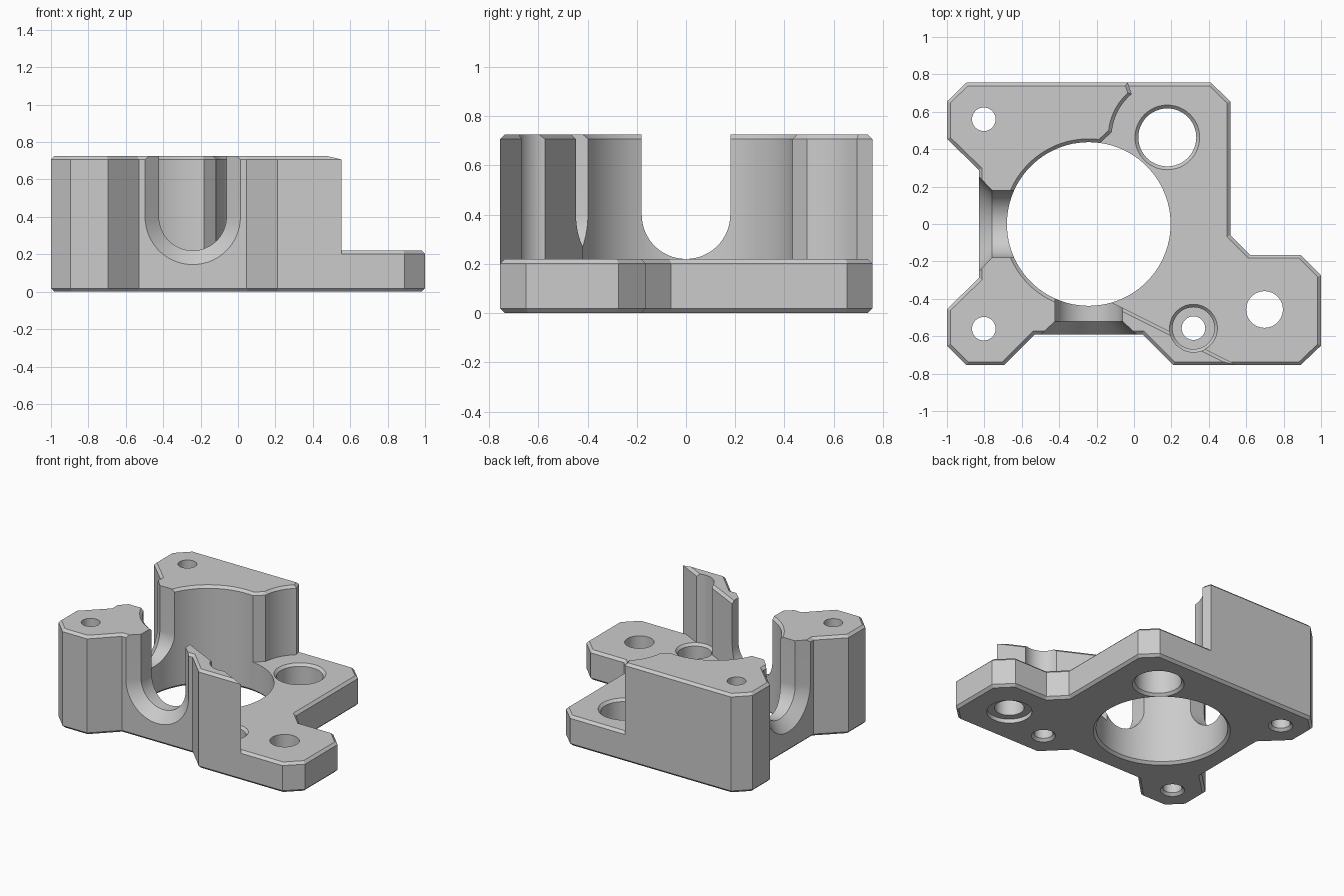
import bpy, bmesh
from math import cos, sin, radians
from mathutils import Vector

cube = bpy.data.objects.get("Cube")
if cube:
    bpy.data.objects.remove(cube)

BASE, TOP, CH = 0.22, 0.725, 0.018

grey = bpy.data.materials.new("plain grey")
grey.use_nodes = True
colour = (0.6, 0.6, 0.6, 1)
grey.diffuse_color = colour
grey.node_tree.nodes["Principled BSDF"].inputs["Base Color"].default_value = colour


def loft(name, rings):
    """Solid skinned through rings of equal point count."""
    bm = bmesh.new()
    loops = [[bm.verts.new(p) for p in ring] for ring in rings]
    n = len(loops[0])
    for a, b in zip(loops, loops[1:]):
        for i in range(n):
            j = (i + 1) % n
            bm.faces.new((a[i], a[j], b[j], b[i]))
    bm.faces.new(loops[0])
    bm.faces.new(loops[-1])
    bmesh.ops.recalc_face_normals(bm, faces=bm.faces)
    mesh = bpy.data.meshes.new(name)
    bm.to_mesh(mesh)
    bm.free()
    mesh.materials.append(grey)
    ob = bpy.data.objects.new(name, mesh)
    bpy.context.collection.objects.link(ob)
    return ob


def offset(points, d):
    """Mitred inward offset of a clockwise outline."""
    pts = [Vector(p) for p in points]
    result = []
    for i, p in enumerate(pts):
        a = (p - pts[i - 1]).normalized()
        b = (pts[(i + 1) % len(pts)] - p).normalized()
        na, nb = Vector((a.y, -a.x)), Vector((b.y, -b.x))
        result.append(p + (na + nb) * d / (1 + na.dot(nb)))
    return result


def prism(name, points, levels):
    """Levels are (z, inset) pairs."""
    return loft(name, [[(p.x, p.y, z) for p in offset(points, d)] for z, d in levels])


def bore(name, x, y, profile, n=48):
    """Round cutter from (z, radius) pairs."""
    angles = [radians(360 * i / n) for i in range(n)]
    return loft(name, [[(x + r * cos(a), y + r * sin(a), z) for a in angles]
                       for z, r in profile])


def slot(name, place, sections):
    """U-shaped cutter from (depth, radius) pairs, mapped by place(across, depth, z)."""
    rings = []
    for depth, r in sections:
        u = [(r * cos(radians(t)), 0.40 + r * sin(radians(t)))
             for t in range(-180, 1, 6)]
        u = [(-r, 1.0)] + u + [(r, 1.0)]
        rings.append([place(across, depth, z) for across, z in u])
    return loft(name, rings)


def cut(target, tool):
    mod = target.modifiers.new("cut", 'BOOLEAN')
    mod.operation, mod.solver, mod.object = 'DIFFERENCE', 'EXACT', tool
    bpy.ops.object.select_all(action='DESELECT')
    bpy.context.view_layer.objects.active = target
    target.select_set(True)
    bpy.ops.object.modifier_apply(modifier=mod.name)
    bpy.data.objects.remove(tool)


# Footprint, clockwise from the back left corner
outline = [(-1, .655), (-.895, .757), (.41, .757), (.515, .655), (.515, -.06),
           (.62, -.165), (.89, -.165), (1, -.275), (1, -.65), (.89, -.755),
           (.21, -.755), (.045, -.59), (-.53, -.59), (-.695, -.755), (-.895, -.755),
           (-1, -.65), (-1, -.455), (-.83, -.29), (-.83, .29), (-1, .455)]

# Full-height block with chamfered rims
bracket = prism("bracket_body", outline, [(0, CH), (CH, 0), (TOP - CH, 0), (TOP, CH)])

# Open area beside the tall walls, leaving the chamfered base plate below it
arc = [(.18 + .3 * cos(radians(t)), .465 + .3 * sin(radians(t)))
       for t in range(175, 129, -5)]
low = [(-.24, .38)] + arc + [(-.08, .9), (1.2, .9), (1.2, -1.078), (-.24, -.358)]
low_area = prism("low_area", low, [(.1, 0), (TOP - CH, 0), (TOP + .004, -CH - .004)])
cut(low_area, prism("base_plate", outline, [(0, -.01), (BASE - CH - .01, -.01), (BASE, CH)]))
cut(bracket, low_area)

# Central opening
cutters = [bore("centre_bore", -.242, 0, [(-CH, .4375 + 2 * CH), (CH, .4375),
                                          (TOP - CH, .4375), (TOP + CH, .4375 + 2 * CH)], 96)]

# Flared U slots through the front and the side wall
flare = [(-.2, .18), (.52, .18), (.66, .33)]
cutters.append(slot("front_slot", lambda a, d, z: (-.242 + a, -d, z), flare))
flare = [(.24, .18), (.76, .18), (.90, .33)]
cutters.append(slot("side_slot", lambda a, d, z: (-d, a, z), flare))

# Mounting holes in the tall walls
for side in (-1, 1):
    cutters.append(bore("wall_hole", -.803, side * .56,
                        [(-CH, .063 + 2 * CH), (CH, .063), (1, .063)]))

# Rod hole, screw hole with recess above, pin hole with recess below
cutters.append(bore("rod_hole", .178, .463, [(-CH, .155 + 2 * CH), (CH, .155),
                                             (BASE - CH, .155), (BASE + CH, .155 + 2 * CH)]))
cutters.append(bore("screw_hole", .318, -.557, [(-CH, .063 + 2 * CH), (CH, .063), (.1, .063),
                                                (.1, .112), (BASE - CH, .112),
                                                (BASE, .128), (1, .128)]))
cutters.append(bore("pin_hole", .698, -.457, [(-.1, .15), (.03, .15), (.03, .098), (1, .098)]))

for cutter in cutters:
    cut(bracket, cutter)

bpy.ops.object.shade_smooth_by_angle(angle=radians(20))
